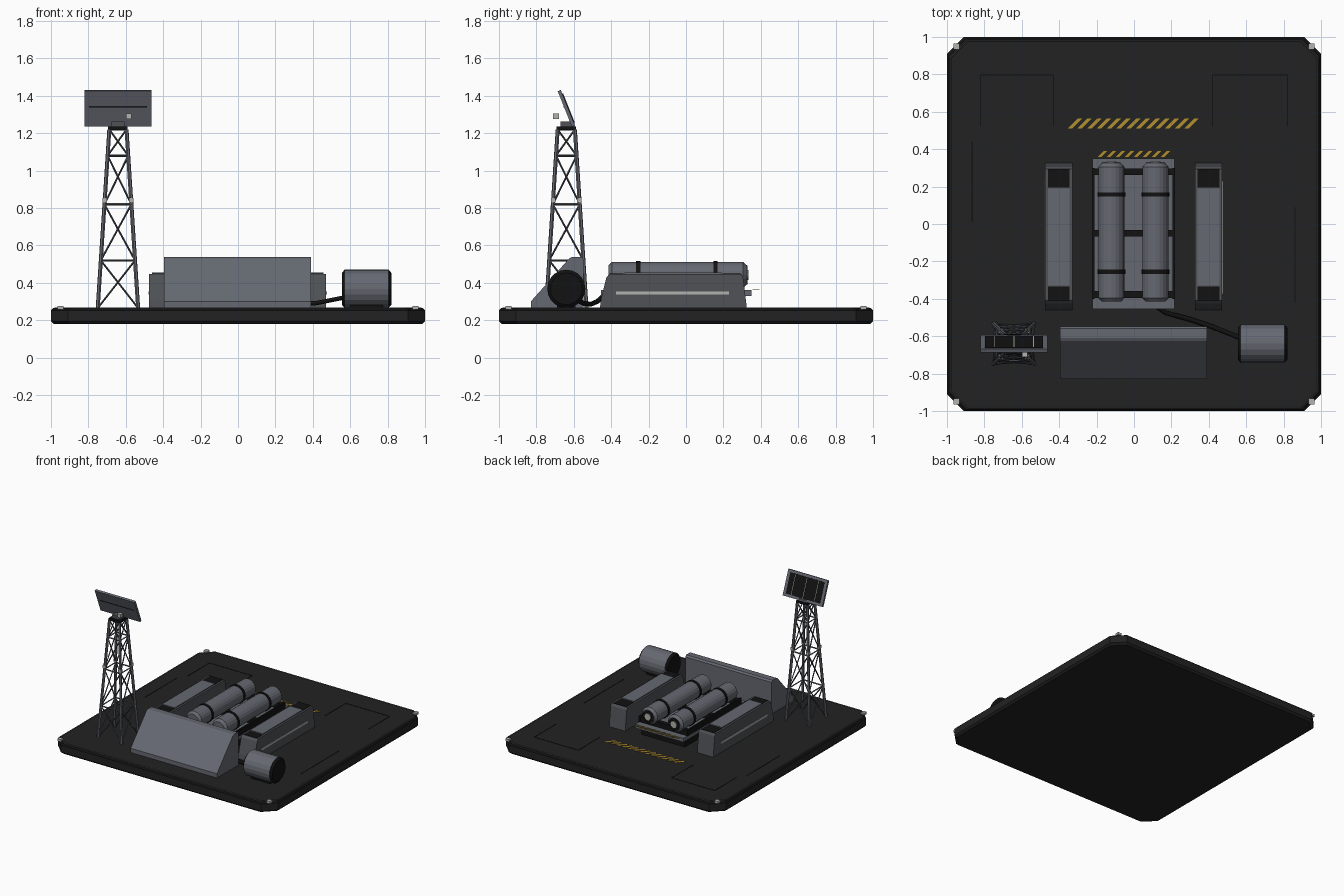
import bpy, bmesh
from math import pi
from mathutils import Matrix, Vector

cube = bpy.data.objects.get("Cube")
if cube:
    bpy.data.objects.remove(cube, do_unlink=True)


def material(name, r, g, b):
    m = bpy.data.materials.new(name)
    m.use_nodes = True
    m.diffuse_color = (r, g, b, 1)
    m.node_tree.nodes["Principled BSDF"].inputs["Base Color"].default_value = (r, g, b, 1)
    return m


DECK = material("charcoal deck", 0.016, 0.016, 0.016)
BLACK = material("black rubber", 0.006, 0.006, 0.006)
GREY = material("slate grey", 0.13, 0.14, 0.165)
DARK = material("dark grey steel", 0.08, 0.085, 0.095)
PALE = material("pale grey", 0.45, 0.45, 0.43)
YELLOW = material("hazard yellow", 0.45, 0.28, 0.03)
GROUND = 0.265


def finish(name, bm, *mats):
    bmesh.ops.recalc_face_normals(bm, faces=bm.faces)
    me = bpy.data.meshes.new(name)
    bm.to_mesh(me)
    bm.free()
    for m in mats:
        me.materials.append(m)
    ob = bpy.data.objects.new(name, me)
    bpy.context.collection.objects.link(ob)
    return ob


def add_box(bm, x, y, z):
    """Box spanning the three (low, high) ranges."""
    size = [b - a for a, b in (x, y, z)]
    mid = [(a + b) / 2 for a, b in (x, y, z)]
    bmesh.ops.create_cube(bm, matrix=Matrix.Translation(mid) @ Matrix.Diagonal((*size, 1)))


def box(name, mat, x, y, z):
    bm = bmesh.new()
    add_box(bm, x, y, z)
    return finish(name, bm, mat)


def rod(bm, a, b, r, sides=4, r2=None):
    a, b = Vector(a), Vector(b)
    d = b - a
    m = Matrix.Translation((a + b) / 2) @ d.to_track_quat('Z', 'Y').to_matrix().to_4x4()
    bmesh.ops.create_cone(bm, cap_ends=True, segments=sides, radius1=r,
                          radius2=r if r2 is None else r2, depth=d.length, matrix=m)


def prism(bm, outline, push):
    """Extrude a flat outline along a vector."""
    f = bm.faces.new([bm.verts.new(p) for p in outline])
    out = bmesh.ops.extrude_face_region(bm, geom=[f])["geom"]
    bmesh.ops.translate(bm, vec=push, verts=[v for v in out if isinstance(v, bmesh.types.BMVert)])


def octagon(half, z, cut=0.09):
    a = half - cut
    return [(half, -a, z), (half, a, z), (a, half, z), (-a, half, z),
            (-half, a, z), (-half, -a, z), (-a, -half, z), (a, -half, z)]


# Landing slab: stacked octagon rings
bm = bmesh.new()
rings = [[bm.verts.new(p) for p in octagon(h, z)]
         for h, z in ((0.985, 0.18), (1.0, 0.195), (1.0, 0.253), (0.988, GROUND))]
for lo, hi in zip(rings, rings[1:]):
    for i in range(8):
        f = bm.faces.new((lo[i], lo[i - 1], hi[i - 1], hi[i]))
        f.material_index = 1 if lo is rings[2] else 0
bm.faces.new(rings[0])
bm.faces.new(rings[-1])
finish("slab", bm, DECK, BLACK)

bm = bmesh.new()
trim = octagon(0.98, GROUND)
for i in range(8):
    rod(bm, trim[i - 1], trim[i], 0.003)
finish("slab_trim", bm, DARK)

bm = bmesh.new()
for x in (-0.95, 0.95):
    for y in (-0.95, 0.95):
        add_box(bm, (x - 0.016, x + 0.016), (y - 0.016, y + 0.016), (0.258, 0.277))
finish("corner_lamps", bm, PALE)

# Panel seams on the slab
bm = bmesh.new()
seam = (GROUND - 0.002, GROUND + 0.002)
for x0, x1 in ((-0.82, -0.43), (0.42, 0.82)):
    add_box(bm, (x0, x1), (0.795, 0.801), seam)
    for x in (x0, x1):
        add_box(bm, (x - 0.003, x + 0.003), (0.52, 0.8), seam)
for x, y0, y1 in ((-0.865, 0.01, 0.44), (0.86, -0.42, 0.09)):
    add_box(bm, (x - 0.003, x + 0.003), (y0, y1), seam)
finish("slab_seams", bm, BLACK)


# Slanted hazard stripes
def hazard(name, count, x0, step, y0, y1, z, width):
    bm = bmesh.new()
    for i in range(count):
        x, lean = x0 + i * step, y1 - y0
        prism(bm, [(x, y0, z), (x + width, y0, z),
                   (x + width + lean, y1, z), (x + lean, y1, z)], (0, 0, 0.003))
    finish(name, bm, YELLOW)


hazard("ground_hazard", 13, -0.355, 0.052, 0.51, 0.565, GROUND, 0.024)
hazard("bed_hazard", 8, -0.2, 0.048, 0.355, 0.392, 0.364, 0.024)

# Sloped shelter at the front
bm = bmesh.new()
side = [(-0.83, GROUND), (-0.83, 0.3), (-0.625, 0.53), (-0.61, 0.538),
        (-0.56, 0.538), (-0.548, 0.525), (-0.548, GROUND)]
prism(bm, [(-0.395, y, z) for y, z in side], (0.785, 0, 0))
finish("shelter", bm, GREY)

# Side housings with vents and a light strip on the outer face
for name, s, xc in (("right", -1, -0.402), ("left", 1, 0.398)):
    bm = bmesh.new()
    side = [(-0.46, GROUND), (-0.455, 0.31), (-0.425, 0.43), (-0.41, 0.447),
            (0.295, 0.447), (0.305, 0.43), (0.32, 0.31), (0.325, GROUND)]
    prism(bm, [(xc - 0.073, y, z) for y, z in side], (0.146, 0, 0))
    finish(name + "_housing", bm, DARK)
    box(name + "_housing_lid", GREY, (xc - 0.058, xc + 0.058), (-0.33, 0.19), (0.44, 0.455))
    bm = bmesh.new()
    for y0, y1 in ((-0.43, -0.335), (0.195, 0.295)):
        add_box(bm, (xc - 0.058, xc + 0.058), (max(y0, -0.408), y1), (0.44, 0.45))
    finish(name + "_vents", bm, BLACK)
    xo = xc + s * 0.074
    box(name + "_light_strip", PALE, (xo - 0.003, xo + 0.003), (-0.375, 0.23), (0.338, 0.354))

# Central bed
box("bed_plinth", BLACK, (-0.2, 0.195), (-0.42, 0.3), (GROUND, 0.33))
box("bed_deck", GREY, (-0.222, 0.217), (-0.455, 0.35), (0.33, 0.362))
bm = bmesh.new()
for y in (-0.377, -0.05, 0.28):
    add_box(bm, (-0.222, 0.217), (y - 0.018, y + 0.018), (0.36, 0.405))
for x in (-0.218, 0.213):
    add_box(bm, (x - 0.007, x + 0.007), (-0.4, 0.3), (0.36, 0.41))
finish("bed_frame", bm, BLACK)

# Twin pressure cylinders with straps and end caps
for name, x in (("right", -0.121), ("left", 0.115)):
    zc, r = 0.442, 0.07
    bm = bmesh.new()
    rod(bm, (x, -0.395, zc), (x, 0.305, zc), r, 20)
    rod(bm, (x, 0.305, zc), (x, 0.325, zc), r, 20, 0.052)
    rod(bm, (x, -0.395, zc), (x, -0.415, zc), r, 20, 0.052)
    finish(name + "_cylinder", bm, GREY)
    bm = bmesh.new()
    for y in (-0.255, 0.157):
        rod(bm, (x, y - 0.011, zc), (x, y + 0.011, zc), r + 0.005, 20)
    rod(bm, (x, 0.32, zc), (x, 0.329, zc), 0.05, 20)
    finish(name + "_straps", bm, BLACK)
    bm = bmesh.new()
    rod(bm, (x, 0.325, zc), (x, 0.335, zc), 0.027, 12)
    finish(name + "_valve", bm, PALE)

# Fuel drum: dark ends picked by direction
bm = bmesh.new()
drum = [(0.555, 0.085), (0.57, 0.102), (0.805, 0.102), (0.82, 0.085)]
for (x0, r0), (x1, r1) in zip(drum, drum[1:]):
    rod(bm, (x0, -0.64, 0.368), (x1, -0.64, 0.368), r0, 20, r1)
for f in bm.faces:
    f.material_index = int(abs(f.normal.x) > 0.6)
finish("drum", bm, GREY, BLACK)
box("drum_saddle", BLACK, (0.6, 0.775), (-0.69, -0.59), (GROUND, 0.3))

# Hose from the bed to the drum
cu = bpy.data.curves.new("hose", 'CURVE')
cu.dimensions = '3D'
cu.bevel_depth = 0.013
cu.bevel_resolution = 1
path = [(0.12, -0.44, 0.33), (0.17, -0.475, 0.3), (0.3, -0.51, 0.285),
        (0.42, -0.55, 0.292), (0.57, -0.61, 0.322)]
sp = cu.splines.new('POLY')
sp.points.add(len(path) - 1)
for p, co in zip(sp.points, path):
    p.co = (*co, 1)
cu.materials.append(BLACK)
bpy.context.collection.objects.link(bpy.data.objects.new("hose", cu))

# Lattice tower
TX, TY = -0.642, -0.64
TOP = 1.22


def corner(i, z):
    h = 0.108 - 0.062 * (z - GROUND) / (TOP - GROUND)
    sx, sy = ((-1, -1), (1, -1), (1, 1), (-1, 1))[i % 4]
    return (TX + sx * h, TY + sy * h, z)


legs, braces, joints = bmesh.new(), bmesh.new(), bmesh.new()
levels = [GROUND, 0.52, 0.82, 1.08, TOP]
for i in range(4):
    rod(legs, corner(i, GROUND), corner(i, TOP), 0.011, 6)
    x, y, z = corner(i, 0.842)
    add_box(joints, (x - 0.012, x + 0.012), (y - 0.012, y + 0.012), (z - 0.012, z + 0.012))
    for lo, hi in zip(levels, levels[1:]):
        rod(braces, corner(i, lo), corner(i + 1, hi), 0.005)
        rod(braces, corner(i + 1, lo), corner(i, hi), 0.005)
        rod(braces, corner(i, hi), corner(i + 1, hi), 0.006)
finish("tower_legs", legs, GREY)
finish("tower_braces", braces, DARK)
finish("tower_joints", joints, PALE)
box("tower_cap", BLACK, (TX - 0.052, TX + 0.052), (TY - 0.052, TY + 0.052), (TOP, 1.236))
box("panel_mount", DARK, (TX - 0.035, TX + 0.035), (TY - 0.03, TY + 0.045), (1.236, 1.262))
box("sensor", PALE, (-0.6, -0.57), (-0.71, -0.68), (1.275, 1.305))

# Tilted solar panel, cells on the upward face
tilt = Matrix.Translation((TX, TY, 1.333)) @ Matrix.Rotation(0.38, 4, 'X')


def panel_part(name, mat, *boxes):
    bm = bmesh.new()
    for b in boxes:
        add_box(bm, *b)
    bm.transform(tilt)
    finish(name, bm, mat)


panel_part("solar_panel", GREY, ((-0.18, 0.18), (-0.009, 0.009), (-0.102, 0.102)))
panel_part("solar_cells", BLACK, ((-0.155, 0.155), (0.008, 0.012), (-0.082, 0.082)))
panel_part("cell_lines", PALE, *[((x - 0.002, x + 0.002), (0.01, 0.014), (-0.08, 0.08))
                                 for x in (-0.105, 0, 0.105)])
panel_part("panel_back_seam", BLACK, ((-0.155, 0.155), (-0.011, -0.008), (0.008, 0.013)))
